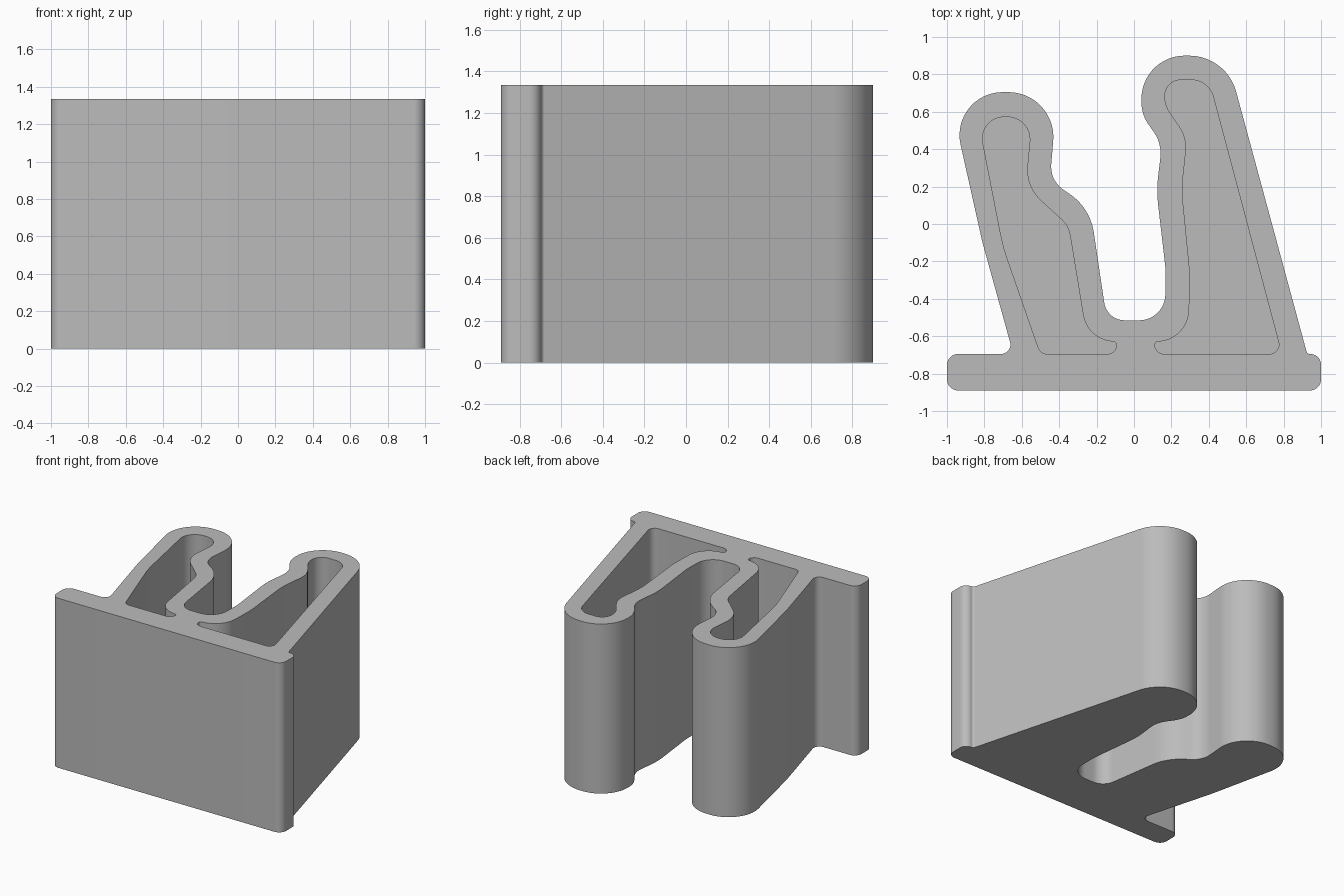
import bpy, bmesh, math
from mathutils import Vector

if "Cube" in bpy.data.objects:
    bpy.data.objects.remove(bpy.data.objects["Cube"])

HEIGHT = 1.335
FLOOR = 0.13
BACK, LEDGE = -0.89, -0.695

# Corner points of each contour: x, y, fillet radius
outline = [
    (-1, BACK, 0.06), (1, BACK, 0.06), (1, LEDGE, 0.06), (0.926, LEDGE, 0.02),
    # right arm
    (0.494, 0.9, 0.26), (0.04, 0.9, 0.23), (0.04, 0.585, 0.2),
    (0.15, 0.43, 0.2), (0.12, 0.18, 0.6), (0.17, -0.25, 0.5),
    # slot between the arms
    (0.165, -0.515, 0.14), (-0.145, -0.515, 0.11),
    # left arm
    (-0.235, 0.09, 0.3), (-0.45, 0.23, 0.15), (-0.41, 0.705, 0.24),
    (-0.99, 0.705, 0.23), (-0.81, -0.1, 1), (-0.645, LEDGE, 0.05),
    (-1, LEDGE, 0.06),
]
left_pocket = [
    (-0.835, 0.572, 0.115), (-0.7, -0.12, 1), (-0.5, LEDGE, 0.05),
    (-0.1, LEDGE, 0.05), (-0.09, -0.63, 0.02), (-0.25, -0.62, 0.18),
    (-0.35, -0.01, 0.15), (-0.58, 0.2, 0.22), (-0.545, 0.572, 0.12),
]
right_pocket = [
    (0.165, 0.77, 0.11), (0.165, 0.635, 0.2), (0.285, 0.46, 0.2),
    (0.255, 0.187, 0.6), (0.3, -0.27, 0.8), (0.29, -0.62, 0.2),
    (0.11, -0.63, 0.02), (0.115, LEDGE, 0.05), (0.79, LEDGE, 0.05),
    (0.4, 0.77, 0.12),
]


def rounded(corners):
    """Replace every corner by an arc tangent to both neighbouring edges."""
    n = len(corners)
    pts = [Vector(c[:2]) for c in corners]
    dirs = [(pts[(i + 1) % n] - pts[i]).normalized() for i in range(n)]
    turns = [dirs[i - 1].angle_signed(dirs[i]) for i in range(n)]
    tans = [c[2] * math.tan(abs(t) / 2) for c, t in zip(corners, turns)]
    for i in range(n):  # keep neighbouring arcs from overlapping
        j = (i + 1) % n
        room = (pts[j] - pts[i]).length * 0.98
        scale = min(1, room / (tans[i] + tans[j]))
        tans[i] *= scale
        tans[j] *= scale
    out = []
    for p, d0, d1, turn, tan in zip(pts, dirs[-1:] + dirs, dirs, turns, tans):
        radius = tan / math.tan(abs(turn) / 2)
        start = p - d0 * tan
        inward = (d1 - d0).normalized()
        centre = p + inward * (radius / math.cos(turn / 2))
        steps = max(3, round(abs(turn) / math.radians(7)))
        sweep = (d0.x * d1.y - d0.y * d1.x)
        angle = math.copysign(abs(turn), sweep) / steps
        arm = start - centre
        for k in range(steps + 1):
            c, s = math.cos(angle * k), math.sin(angle * k)
            out.append(centre + Vector((arm.x * c - arm.y * s, arm.x * s + arm.y * c)))
    return out


def add_wall(bm, points, low, high):
    """Vertical wall with a flat cap at its lower end; returns the rim edges."""
    bottom = [bm.verts.new((p.x, p.y, low)) for p in points]
    top = [bm.verts.new((p.x, p.y, high)) for p in points]
    bm.faces.new(bottom)
    for i in range(len(points)):
        bm.faces.new((bottom[i - 1], bottom[i], top[i], top[i - 1]))
    return [bm.edges.get((top[i - 1], top[i])) for i in range(len(points))]


# Body: outer wall, two blind pockets and the rim joining them
bm = bmesh.new()
rim = add_wall(bm, rounded(outline), 0, HEIGHT)
for pocket in (left_pocket, right_pocket):
    rim += add_wall(bm, rounded(pocket), FLOOR, HEIGHT)
bmesh.ops.triangle_fill(bm, edges=rim, use_beauty=True, normal=(0, 0, 1))
bmesh.ops.recalc_face_normals(bm, faces=bm.faces)
mesh = bpy.data.meshes.new("clip_body")
bm.to_mesh(mesh)
bm.free()

# Material
grey = bpy.data.materials.new("light_grey")
grey.use_nodes = True
colour = (0.5, 0.5, 0.5, 1)
grey.diffuse_color = colour
grey.node_tree.nodes["Principled BSDF"].inputs["Base Color"].default_value = colour
mesh.materials.append(grey)

body = bpy.data.objects.new("clip_body", mesh)
bpy.context.collection.objects.link(body)
bpy.ops.object.select_all(action="DESELECT")
body.select_set(True)
bpy.context.view_layer.objects.active = body
bpy.ops.object.shade_smooth_by_angle(angle=math.radians(30))
